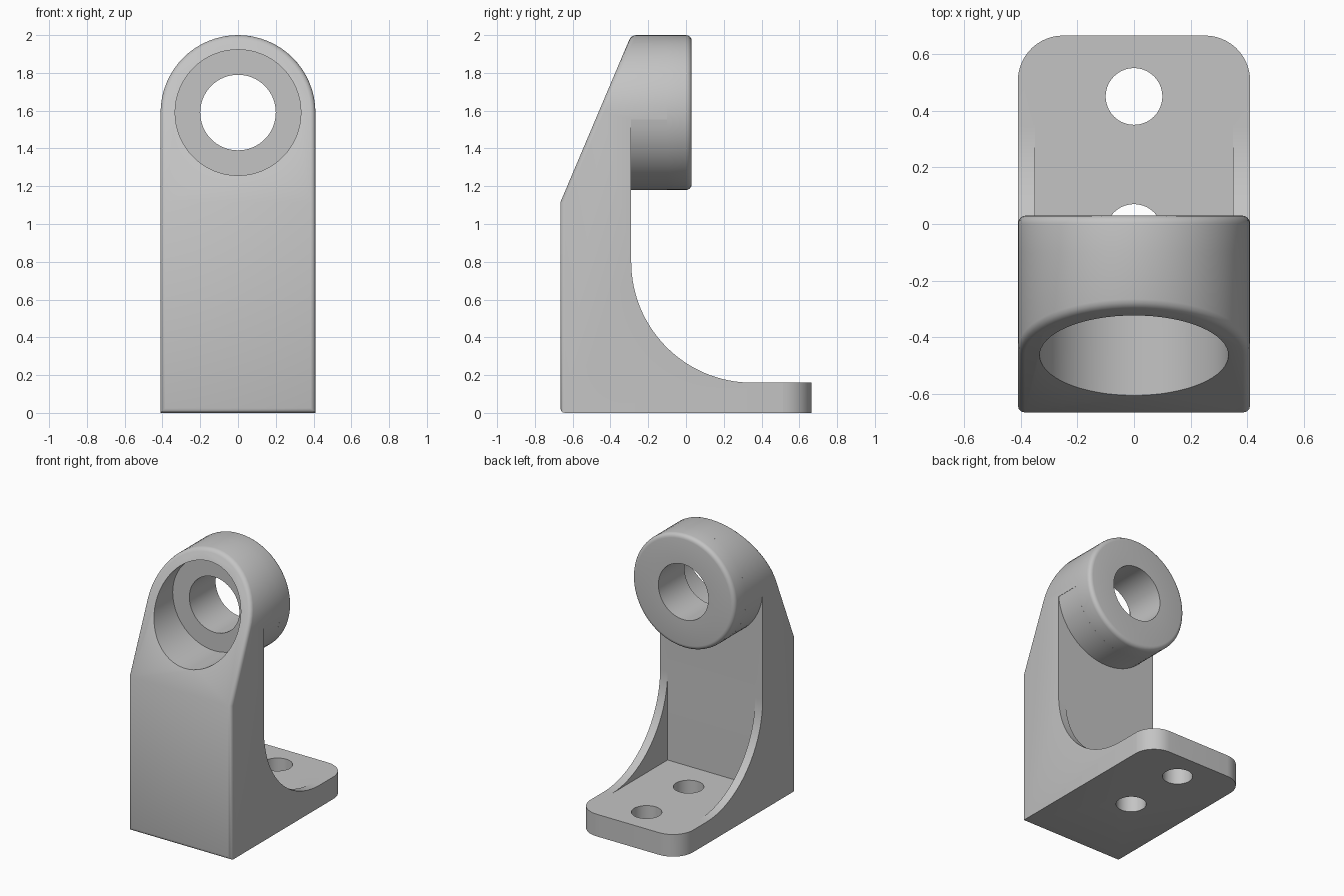
import bpy
import bmesh
from math import sin, cos, pi, radians
from mathutils import Vector

if "Cube" in bpy.data.objects:
    bpy.data.objects.remove(bpy.data.objects["Cube"])

HALF, DEPTH = 0.41, 0.665        # half width and half depth
EYE, SEAM = 1.59, -0.1           # eye height, plane where the boss rim starts
WALL, FLOOR = -0.29, 0.16        # back of the wall, top of the foot

grey = bpy.data.materials.new("light grey")
grey.use_nodes = True
grey.diffuse_color = (0.55, 0.55, 0.55, 1)
grey.node_tree.nodes["Principled BSDF"].inputs["Base Color"].default_value = grey.diffuse_color


def arc(cx, cy, r, start, end, n):
    return [(cx + r * cos(radians(start + (end - start) * i / n)),
             cy + r * sin(radians(start + (end - start) * i / n))) for i in range(n + 1)]


def make(name, bm):
    bmesh.ops.recalc_face_normals(bm, faces=bm.faces)
    mesh = bpy.data.meshes.new(name)
    bm.to_mesh(mesh)
    bm.free()
    mesh.materials.append(grey)
    obj = bpy.data.objects.new(name, mesh)
    bpy.context.collection.objects.link(obj)
    return obj


def prism(outline, axis, low, high):
    """Extrude a closed outline along one axis."""
    bm = bmesh.new()

    def place(p, d):
        return {"x": (d, *p), "y": (p[0], d, p[1]), "z": (*p, d)}[axis]
    face = bm.faces.new([bm.verts.new(place(p, low)) for p in outline])
    new = bmesh.ops.extrude_face_region(bm, geom=[face])["geom"]
    shift = Vector(place((0, 0), high - low))
    bmesh.ops.translate(bm, vec=shift, verts=[v for v in new if isinstance(v, bmesh.types.BMVert)])
    bmesh.ops.recalc_face_normals(bm, faces=bm.faces)
    return bm


def cut(target, bm, operation="DIFFERENCE"):
    cutter = make("cutter", bm)
    mod = target.modifiers.new("cut", "BOOLEAN")
    mod.object, mod.operation, mod.solver = cutter, operation, "EXACT"
    bpy.context.view_layer.objects.active = target
    bpy.ops.object.modifier_apply(modifier=mod.name)
    bpy.data.objects.remove(cutter)


def circle(cx, cy, r):
    return arc(cx, cy, r, 0, 360, 64)[:-1]


# Arched block with the sloping upper front
bm = prism([(-HALF, 0), (HALF, 0)] + arc(0, EYE, HALF, 0, 180, 32), "y", -DEPTH, DEPTH)
slope = bmesh.ops.bisect_plane(bm, geom=bm.verts[:] + bm.edges[:] + bm.faces[:],
                               plane_co=(0, -DEPTH, 1.115), plane_no=(0, -0.885, 0.375),
                               clear_outer=True)
rim = [e for e in slope["geom_cut"] if isinstance(e, bmesh.types.BMEdge)]
if any(e.is_boundary for e in rim):
    bmesh.ops.holes_fill(bm, edges=[e for e in bm.edges if e.is_boundary], sides=0)
bmesh.ops.recalc_face_normals(bm, faces=bm.faces)
bm.normal_update()

# Rounded outline of the front
outline = [e for e in bm.edges if len(e.link_faces) == 2
           and sum(f.normal.y < -0.3 for f in e.link_faces) == 1]
bmesh.ops.bevel(bm, geom=outline, offset=0.025, segments=3, profile=0.5, affect="EDGES")
body = make("bracket_body", bm)

# Clear the space behind the wall, keeping the root of the boss
keep = prism([(-1, 3), (-1, 1.55)] + arc(0, EYE, HALF, 185, 355, 32) + [(1, 1.55), (1, 3)],
             "y", -1, SEAM)
clearance = make("clearance", prism([(1, 3), (WALL, 3)] + arc(0.35, 0.8, 0.64, 180, 270, 32)
                                    + [(1, FLOOR)], "x", -0.8, 0.8))
cut(clearance, keep)
scoop = bmesh.new()
scoop.from_mesh(clearance.data)
bpy.data.objects.remove(clearance)
cut(body, scoop)

# Pocket between the two side ribs
cut(body, prism([(WALL, FLOOR), (1, FLOOR), (1, 1), (WALL, 1)], "x", -0.35, 0.35))

# Rounded corners of the foot
corner = arc(HALF - 0.16, DEPTH - 0.16, 0.16, 3, 90, 12)
mirrored = [(-x, y) for x, y in reversed(corner)]
cut(body, prism([(-1, -1), (1, -1), (1, corner[0][1])] + corner + mirrored
                + [(-1, corner[0][1])], "z", -1, 3), "INTERSECT")

# Counterbore, bore and mounting holes
cut(body, prism(circle(0, EYE, 0.333), "y", -1, -0.27))
cut(body, prism(circle(0, EYE, 0.2), "y", -1, 0.2))
for y in (-0.03, 0.45):
    cut(body, prism(circle(0, y, 0.1), "z", -1, 0.5))

# Boss rim with a rounded outer edge
bm = bmesh.new()
profile = [(0.2, SEAM), (0.2, 0.03)] + arc(HALF - 0.03, 0, 0.03, 90, 0, 4) + [(HALF, SEAM)]
ring = [bm.verts.new((r, y, EYE)) for r, y in profile]
edges = [bm.edges.new((a, b)) for a, b in zip(ring, ring[1:] + ring[:1])]
bmesh.ops.spin(bm, geom=ring + edges, cent=(0, 0, EYE), axis=(0, 1, 0), angle=2 * pi, steps=64)
bmesh.ops.remove_doubles(bm, verts=bm.verts, dist=0.0005)
boss = make("boss_rim", bm)

# Smooth curves, sharp corners
for obj in (body, boss):
    bpy.ops.object.select_all(action="DESELECT")
    obj.select_set(True)
    bpy.context.view_layer.objects.active = obj
    bpy.ops.object.shade_smooth_by_angle(angle=radians(32))
